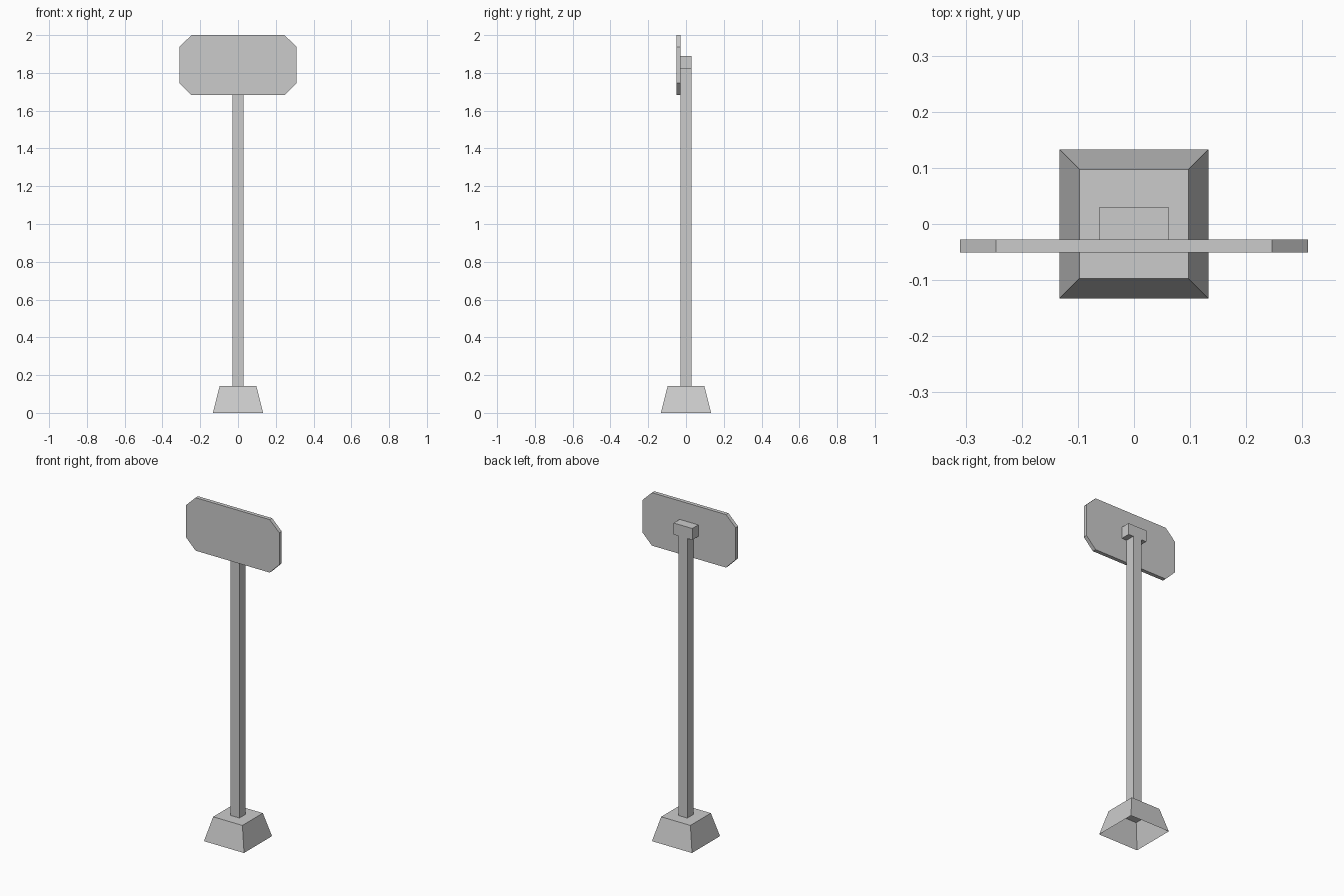
import bpy
import bmesh

if "Cube" in bpy.data.objects:
    bpy.data.objects.remove(bpy.data.objects["Cube"])


def finish(name, bm):
    bmesh.ops.recalc_face_normals(bm, faces=bm.faces[:])
    mesh = bpy.data.meshes.new(name)
    bm.to_mesh(mesh)
    bm.free()
    obj = bpy.data.objects.new(name, mesh)
    bpy.context.collection.objects.link(obj)
    return obj


def extruded_profile(name, right_half, y0, y1):
    """Mirror a half profile (x, z) across x = 0 and extrude it along y."""
    outline = right_half + [(-x, z) for x, z in reversed(right_half)]
    bm = bmesh.new()
    face = bm.faces.new([bm.verts.new((x, y0, z)) for x, z in outline])
    result = bmesh.ops.extrude_face_region(bm, geom=[face], use_keep_orig=True)
    moved = [v for v in result["geom"] if isinstance(v, bmesh.types.BMVert)]
    bmesh.ops.translate(bm, verts=moved, vec=(0, y1 - y0, 0))
    return finish(name, bm)


# Tapered foot: a hollow shell, open underneath
BASE_HALF, BASE_TOP_HALF, BASE_HEIGHT = 0.133, 0.097, 0.142
bm = bmesh.new()
bmesh.ops.create_cube(bm, size=2)
for v in bm.verts:
    half = BASE_TOP_HALF if v.co.z > 0 else BASE_HALF
    v.co = (v.co.x * half, v.co.y * half, BASE_HEIGHT if v.co.z > 0 else 0)
bm.normal_update()
bottom = [f for f in bm.faces if f.calc_center_median().z < 0.001]
bmesh.ops.delete(bm, geom=bottom, context='FACES_ONLY')
finish("base", bm)

# Square post with a short crossbar at the top, one T-shaped piece
extruded_profile("post", [(0.029, BASE_HEIGHT), (0.029, 1.82),
                          (0.062, 1.82), (0.062, 1.889)], -0.028, 0.029)

# Sign board with clipped corners on the front of the post
extruded_profile("sign_board", [(0.246, 1.682), (0.31, 1.746),
                                (0.31, 1.938), (0.246, 2.0)], -0.051, -0.028)
